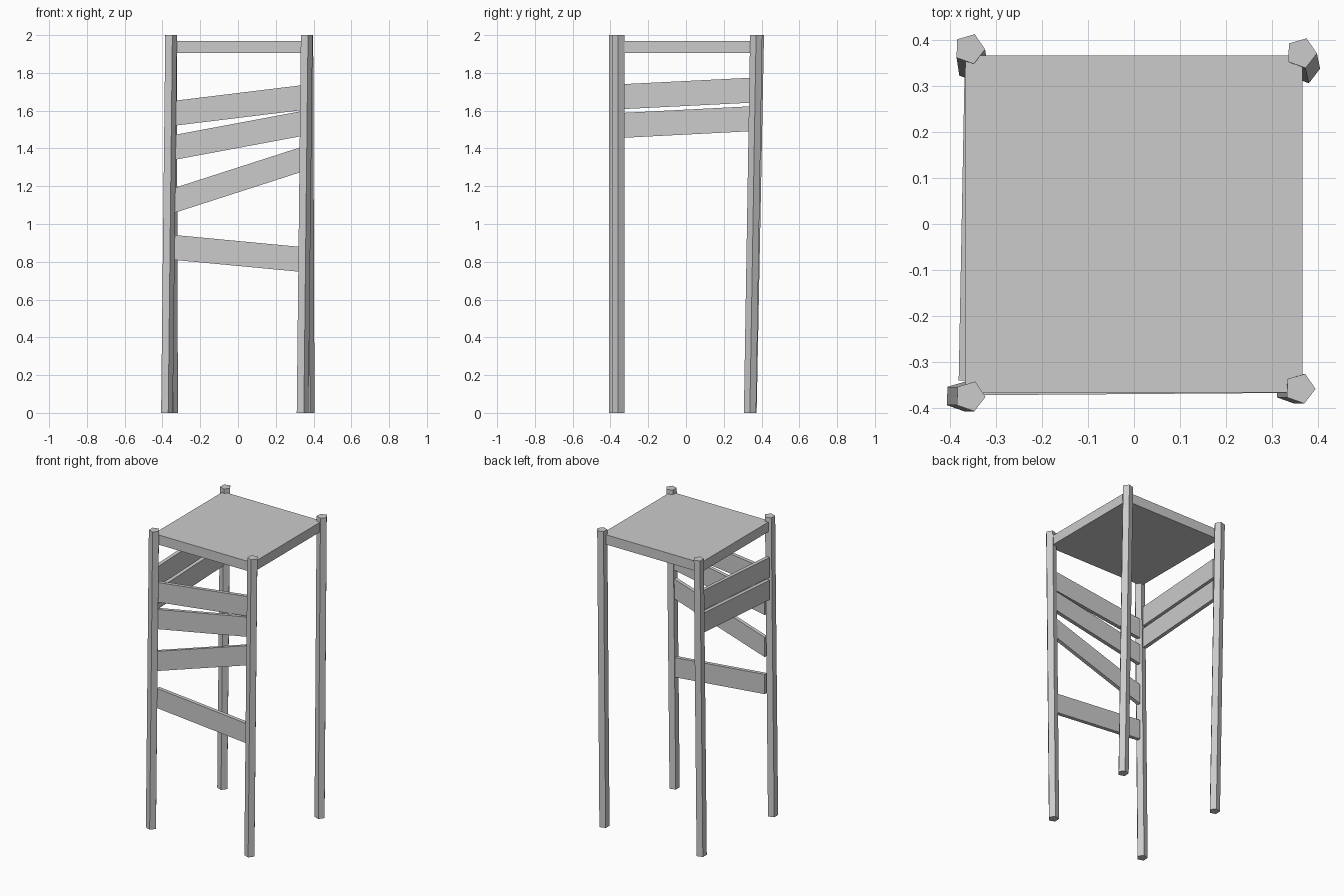
import bpy
import bmesh
import math
from mathutils import Vector

cube = bpy.data.objects.get("Cube")
if cube:
    bpy.data.objects.remove(cube, do_unlink=True)

# Single plain grey for the whole stand
grey = bpy.data.materials.new("plain grey")
grey.use_nodes = True
colour = (0.6, 0.6, 0.6, 1)
grey.diffuse_color = colour
grey.node_tree.nodes["Principled BSDF"].inputs["Base Color"].default_value = colour


def add_prism(name, base, offset):
    """Extrude a flat outline along an offset into a closed flat-shaded solid."""
    bm = bmesh.new()
    low = [bm.verts.new(p) for p in base]
    high = [bm.verts.new(Vector(p) + Vector(offset)) for p in base]
    n = len(base)
    bm.faces.new(low[::-1])
    bm.faces.new(high)
    for i in range(n):
        j = (i + 1) % n
        bm.faces.new((low[i], low[j], high[j], high[i]))
    bmesh.ops.recalc_face_normals(bm, faces=bm.faces)
    mesh = bpy.data.meshes.new(name)
    bm.to_mesh(mesh)
    bm.free()
    mesh.materials.append(grey)
    obj = bpy.data.objects.new(name, mesh)
    bpy.context.collection.objects.link(obj)


def add_leg(name, top, lean):
    """Five-sided leg with level ends; lean moves the foot away from the top."""
    foot = Vector((top[0] + lean[0], top[1] + lean[1], 0))
    angles = [math.tau * i / 5 - 0.03 for i in range(5)]
    ring = [foot + Vector((math.cos(a), math.sin(a), 0)) * 0.034 for a in angles]
    add_prism(name, ring, (-lean[0], -lean[1], 2))


def add_slat(name, start, end, side, height=0.132, thick=0.025):
    """Slanted board with upright ends, thick along the side direction."""
    start, end = Vector(start), Vector(end)
    half = Vector(side) * thick / 2
    up = Vector((0, 0, height / 2))
    ring = [start - half - up, start + half - up, start + half + up, start - half + up]
    add_prism(name, ring, end - start)


# Legs, each leaning a little
add_leg("front_right_leg", (-0.357, -0.375), (-0.022, 0))
add_leg("front_left_leg", (0.361, -0.358), (-0.022, 0))
add_leg("back_right_leg", (-0.358, 0.381), (0.006, -0.039))
add_leg("back_left_leg", (0.364, 0.372), (0.007, -0.033))

# Square top
s = 0.367
add_prism("top_panel", [(-s, -s, 1.905), (s, -s, 1.905), (s, s, 1.905), (-s, s, 1.905)],
          (0, 0, 0.065))

# Front slats: centre heights at the two ends
for i, (z0, z1) in enumerate([(1.586, 1.669), (1.405, 1.532), (1.124, 1.343), (0.876, 0.812)]):
    add_slat(f"front_slat_{i + 1}", (-0.34, -0.36, z0), (0.34, -0.355, z1), (0, 1, 0))

# Slats on the right side
for i, (z0, z1) in enumerate([(1.674, 1.708), (1.522, 1.557)]):
    add_slat(f"side_slat_{i + 1}", (-0.369, -0.34, z0), (-0.356, 0.34, z1), (1, 0, 0))
